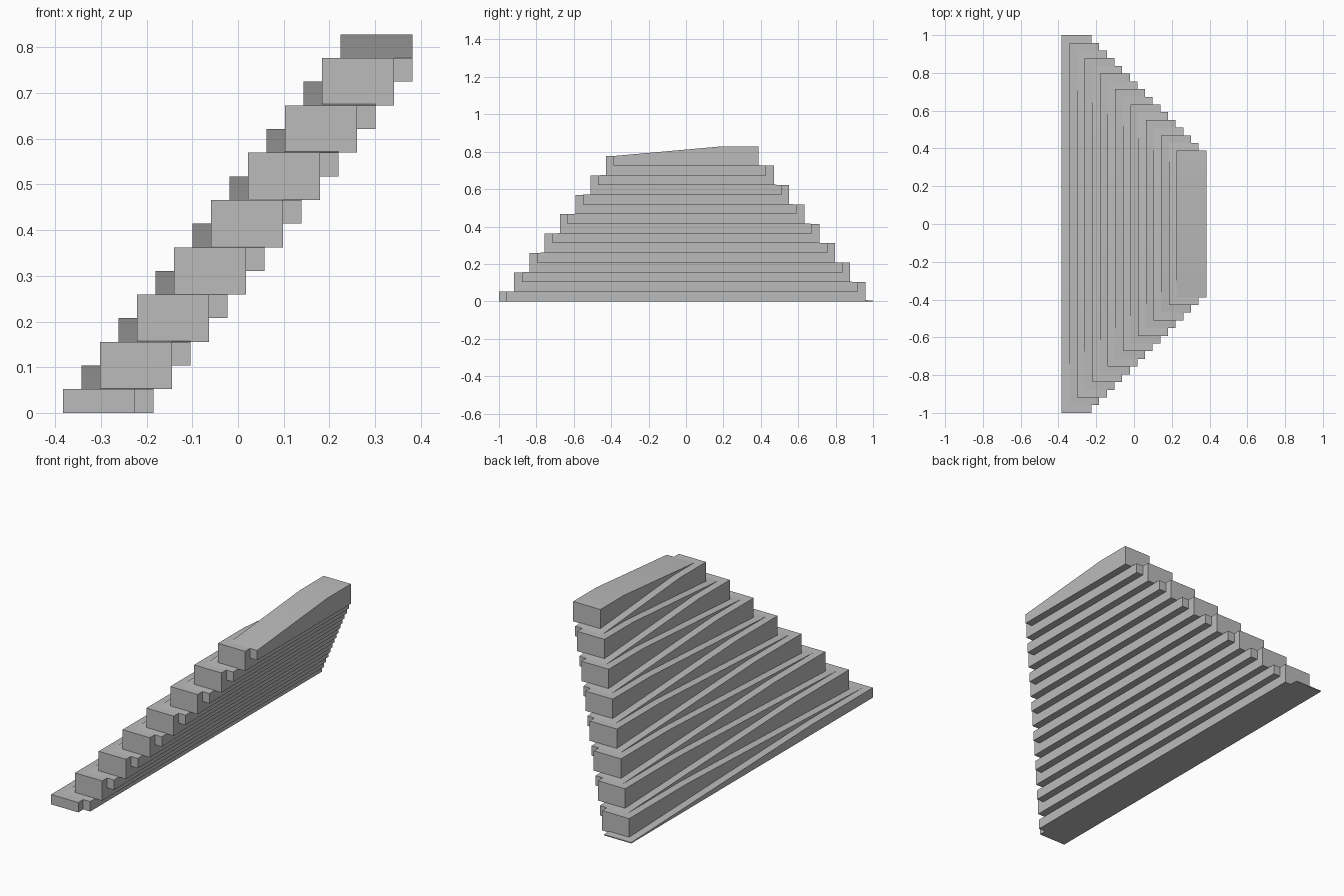
import bpy
import bmesh

cube = bpy.data.objects.get("Cube")
if cube:
    bpy.data.objects.remove(cube, do_unlink=True)

COUNT = 16
RISE = 0.0518       # height gained per plank
RUN = 0.0405        # sideways shift per plank
WIDTH = 0.158
LEFT_EDGE = -0.383
SHORTEN = 0.0408    # lost from each end per plank
MIN_THICK = 0.005

concrete = bpy.data.materials.new("concrete_grey")
concrete.use_nodes = True
GREY = (0.5, 0.5, 0.5, 1)
concrete.diffuse_color = GREY
concrete.node_tree.nodes["Principled BSDF"].inputs["Base Color"].default_value = GREY


def add_plank(i):
    """Ramped plank: the high end alternates between back and front."""
    half = 1 - i * SHORTEN
    side = 1 if i % 2 else -1
    bottom = max(0, (i - 1) * RISE)
    low = max(i * RISE, bottom + MIN_THICK)
    high = (i + 1) * RISE
    profile = [(-half, bottom), (half, bottom), (half, high),
               (half / 2, high), (-half, low)]
    x = LEFT_EDGE + i * RUN

    bm = bmesh.new()
    face = bm.faces.new([bm.verts.new((x, side * y, z)) for y, z in profile])
    extruded = bmesh.ops.extrude_face_region(bm, geom=[face])["geom"]
    moved = [v for v in extruded if isinstance(v, bmesh.types.BMVert)]
    bmesh.ops.translate(bm, verts=moved, vec=(WIDTH, 0, 0))
    bmesh.ops.recalc_face_normals(bm, faces=bm.faces)

    mesh = bpy.data.meshes.new(f"plank_{i + 1}")
    bm.to_mesh(mesh)
    bm.free()
    mesh.materials.append(concrete)
    plank = bpy.data.objects.new(f"plank_{i + 1}", mesh)
    bpy.context.collection.objects.link(plank)
    return plank


# Stack of overlapping, alternating ramped planks
planks = [add_plank(i) for i in range(COUNT)]

# Soft shading across the shallow ramp bend, sharp box edges
bpy.ops.object.select_all(action="DESELECT")
for plank in planks:
    plank.select_set(True)
bpy.context.view_layer.objects.active = planks[0]
bpy.ops.object.shade_smooth_by_angle()
